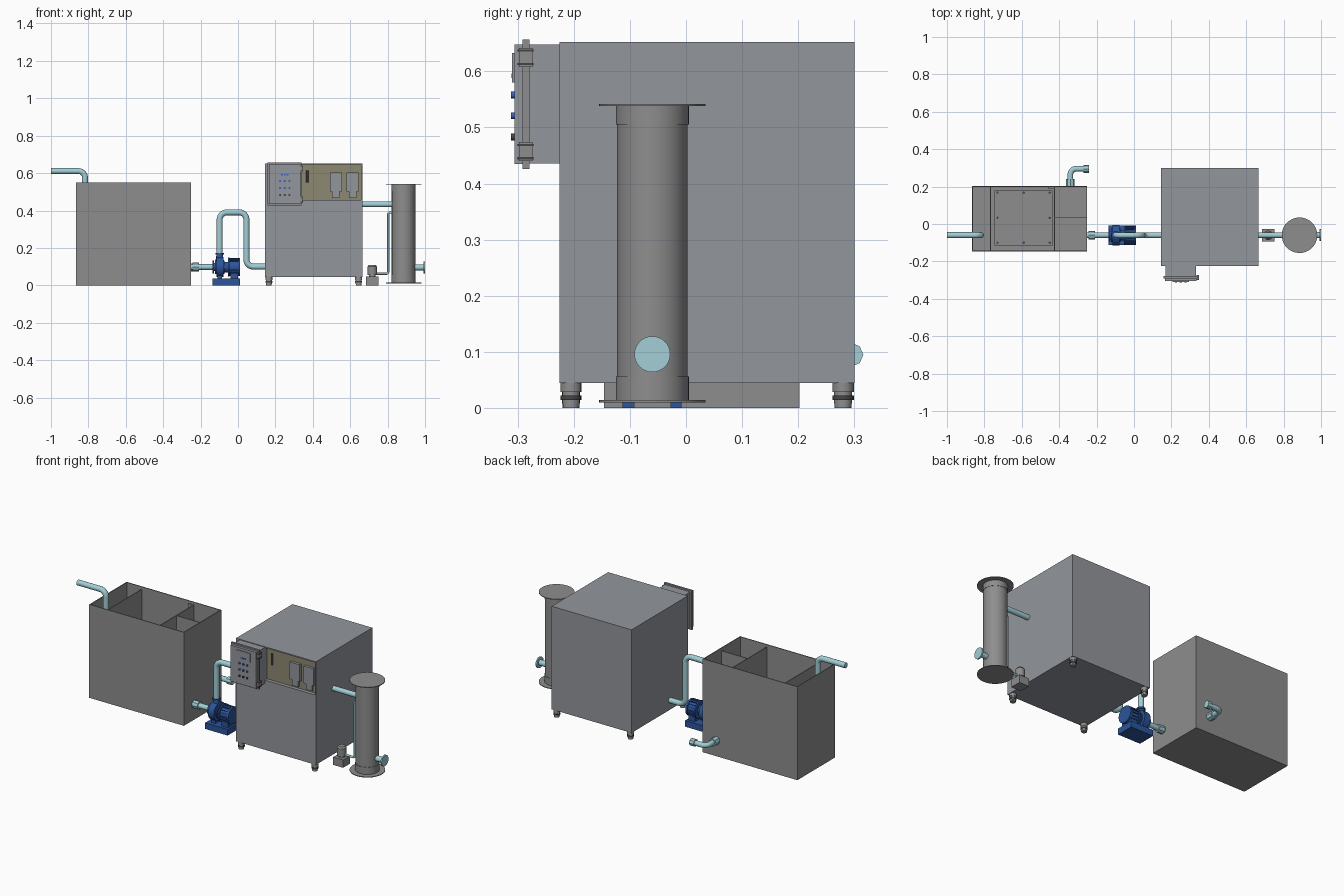
import bpy, math
from mathutils import Vector

if "Cube" in bpy.data.objects:
    bpy.data.objects.remove(bpy.data.objects["Cube"])


def mat(name, c):
    m = bpy.data.materials.new(name)
    m.diffuse_color = (*c, 1)
    m.use_nodes = True
    m.node_tree.nodes["Principled BSDF"].inputs["Base Color"].default_value = m.diffuse_color
    return m


GREY = mat("tank_grey", (0.27, 0.27, 0.275))
CAB = mat("cabinet_grey", (0.29, 0.305, 0.335))
DARK = mat("dark_grey", (0.06, 0.06, 0.06))
TEAL = mat("pipe_teal", (0.36, 0.62, 0.67))
BLUE = mat("pump_blue", (0.025, 0.09, 0.33))
OLIVE = mat("panel_olive", (0.27, 0.25, 0.17))
BUTTON = mat("button_blue", (0.04, 0.12, 0.55))


def smooth(o):
    bpy.ops.object.select_all(action='DESELECT')
    o.select_set(True)
    bpy.context.view_layer.objects.active = o
    bpy.ops.object.shade_smooth_by_angle(angle=math.radians(35))


def box(name, x, y, z, m):
    """Box from (min, max) ranges."""
    bpy.ops.mesh.primitive_cube_add(size=1, location=[(a + b) / 2 for a, b in (x, y, z)])
    o = bpy.context.object
    o.name = name
    o.scale = [b - a for a, b in (x, y, z)]
    bpy.ops.object.transform_apply(location=False, rotation=False, scale=True)
    o.data.materials.append(m)
    return o


def rod(name, p, q, r, m, r2=None, sides=32):
    """Cylinder or cone from p to q."""
    p, q = Vector(p), Vector(q)
    d = q - p
    bpy.ops.mesh.primitive_cone_add(vertices=sides, radius1=r, radius2=r if r2 is None else r2,
                                    depth=d.length, location=(p + q) / 2,
                                    rotation=d.to_track_quat('Z', 'Y').to_euler())
    o = bpy.context.object
    o.name = name
    o.data.materials.append(m)
    smooth(o)
    return o


def pipe(name, pts, r, bend, m=TEAL):
    """Round pipe along a path with right-angle bends."""
    pts = [Vector(p) for p in pts]
    path = [pts[0]]
    for a, p, b in zip(pts, pts[1:], pts[2:]):
        d1, d2 = (a - p).normalized(), (b - p).normalized()
        c = p + (d1 + d2) * bend
        for i in range(9):
            t = i * math.pi / 16
            path.append(c - d2 * bend * math.cos(t) - d1 * bend * math.sin(t))
    path.append(pts[-1])
    cu = bpy.data.curves.new(name, 'CURVE')
    cu.dimensions = '3D'
    cu.bevel_depth, cu.bevel_resolution, cu.use_fill_caps = r, 5, True
    s = cu.splines.new('POLY')
    s.points.add(len(path) - 1)
    for sp, p in zip(s.points, path):
        sp.co = (*p, 1)
    cu.materials.append(m)
    o = bpy.data.objects.new(name, cu)
    bpy.context.collection.objects.link(o)
    bpy.ops.object.select_all(action='DESELECT')
    o.select_set(True)
    bpy.context.view_layer.objects.active = o
    bpy.ops.object.convert(target='MESH')
    smooth(bpy.context.object)


Y = -0.06   # centre line of the process pipes

# Open tank with partitions
X0, X1, Y0, Y1, T = -0.867, -0.25, -0.146, 0.202, 0.005
box("tank_floor", (X0, X1), (Y0, Y1), (0, 0.008), GREY)
box("tank_front_wall", (X0, X1), (Y0, Y0 + T), (0, 0.55), GREY)
box("tank_back_wall", (X0, X1), (Y1 - T, Y1), (0, 0.55), GREY)
box("tank_left_wall", (X0, X0 + T), (Y0, Y1), (0, 0.55), GREY)
box("tank_right_wall", (X1 - T, X1), (Y0, Y1), (0, 0.55), GREY)
box("inlet_partition", (-0.769, -0.764), (Y0, Y1), (0.005, 0.535), GREY)
box("outlet_partition", (-0.428, -0.423), (Y0, Y1), (0.005, 0.535), GREY)
box("cross_partition", (-0.425, X1), (0.031, 0.036), (0.005, 0.535), GREY)
box("weir_baffle", (-0.46, -0.428), (0.19, 0.2), (0.2, 0.535), GREY)
box("inner_cover", (-0.745, -0.435), (-0.115, 0.18), (0.2, 0.206), GREY)
for x in (-0.73, -0.59, -0.45):
    for y in (-0.1, 0.033, 0.168):
        if (x, y) != (-0.59, 0.033):
            rod("cover_bolt", (x, y, 0.2), (x, y, 0.213), 0.007, DARK, sides=6)

# Tank pipes
pipe("inlet_pipe", [(-1, Y, 0.611), (-0.818, Y, 0.611), (-0.818, Y, 0.45)], 0.016, 0.035)
pipe("drain_pipe", [(-0.34, 0.2, 0.095), (-0.34, 0.295, 0.095), (-0.25, 0.295, 0.095)], 0.015, 0.03)
rod("drain_collar", (-0.34, 0.203, 0.095), (-0.34, 0.24, 0.095), 0.023, TEAL, sides=8)
rod("drain_end_collar", (-0.27, 0.295, 0.095), (-0.24, 0.295, 0.095), 0.021, TEAL, sides=8)
rod("suction_pipe", (X1, Y, 0.098), (-0.13, Y, 0.098), 0.015, TEAL)
rod("suction_collar", (-0.244, Y, 0.098), (-0.208, Y, 0.098), 0.023, TEAL, sides=8)

# Blue pump
PZ = 0.098
box("pump_base", (-0.135, 0.012), (-0.113, -0.008), (0, 0.036), BLUE)
for name, a, b, r in (("pump_inlet_flange", -0.136, -0.128, 0.034), ("pump_inlet_neck", -0.128, -0.115, 0.022),
                      ("pump_volute", -0.116, -0.078, 0.054), ("pump_volute_cover", -0.122, -0.072, 0.036),
                      ("pump_shaft_housing", -0.078, -0.05, 0.028), ("motor_flange", -0.054, -0.046, 0.052),
                      ("motor_body", -0.046, 0.004, 0.043), ("motor_end_cover", 0.002, 0.012, 0.049)):
    rod(name, (a, Y, PZ), (b, Y, PZ), r, BLUE)
for i in range(16):
    a = i * math.pi / 8
    u = Vector((0, math.cos(a), math.sin(a)))
    c = Vector((-0.021, Y, PZ)) + u * 0.044
    o = box("motor_fin", (-0.025, 0.025), (-0.005, 0.005), (-0.0015, 0.0015), BLUE)
    o.location, o.rotation_euler = c, (a, 0, 0)
box("pump_foot", (-0.11, -0.085), (-0.09, -0.03), (0.03, 0.07), BLUE)
box("motor_foot", (-0.04, 0), (-0.095, -0.025), (0.03, 0.07), BLUE)
rod("pump_outlet_neck", (-0.098, Y, 0.11), (-0.098, Y, 0.166), 0.026, BLUE, 0.017)
rod("pump_outlet_flange", (-0.098, Y, 0.164), (-0.098, Y, 0.172), 0.023, BLUE)
pipe("pressure_pipe", [(-0.098, Y, 0.17), (-0.098, Y, 0.39), (0.045, Y, 0.39),
                       (0.045, Y, 0.1), (0.15, Y, 0.1)], 0.016, 0.038)

# Main cabinet with recessed instrument bay
cab = box("cabinet", (0.145, 0.665), (-0.225, 0.3), (0.045, 0.652), CAB)
cut = box("bay_cutter", (0.18, 0.658), (-0.3, -0.2), (0.455, 0.645), CAB)
cut.hide_render = True
mod = cab.modifiers.new("bay", 'BOOLEAN')
mod.object, mod.operation, mod.solver = cut, 'DIFFERENCE', 'EXACT'
bpy.context.view_layer.objects.active = cab
bpy.ops.object.modifier_apply(modifier="bay")
bpy.data.objects.remove(cut)
box("bay_panel", (0.18, 0.658), (-0.204, -0.2), (0.455, 0.645), OLIVE)
rod("flow_meter", (0.37, -0.212, 0.55), (0.37, -0.212, 0.615), 0.006, DARK, sides=12)
for x in (0.523, 0.613):
    box("instrument_upper", (x - 0.032, x + 0.032), (-0.22, -0.203), (0.502, 0.603), CAB)
    box("instrument_lower", (x - 0.02, x + 0.02), (-0.215, -0.203), (0.466, 0.502), CAB)

# Adjustable feet
for x in (0.165, 0.645):
    for y in (-0.205, 0.28):
        for n, a, b, r in (("foot_pad", 0, 0.008, 0.015), ("foot_stem", 0.008, 0.03, 0.016),
                           ("foot_nut", 0.014, 0.022, 0.019), ("foot_cap", 0.029, 0.046, 0.019)):
            rod(n, (x, y, a), (x, y, b), r, GREY if n != "foot_nut" else DARK, sides=16)

# Control box
box("control_box_body", (0.168, 0.332), (-0.279, -0.2), (0.436, 0.648), CAB)
box("control_box_flange", (0.158, 0.34), (-0.291, -0.279), (0.426, 0.657), GREY)
box("control_box_door", (0.165, 0.333), (-0.306, -0.291), (0.435, 0.648), CAB)
for z in (0.457, 0.625):
    box("door_hinge", (0.333, 0.345), (-0.298, -0.274), (z - 0.017, z + 0.017), GREY)
    for dz in (-0.012, 0.012):
        box("hinge_band", (0.333, 0.347), (-0.3, -0.272), (z + dz - 0.002, z + dz + 0.002), DARK)
box("display_frame", (0.205, 0.295), (-0.31, -0.305), (0.58, 0.633), CAB)
for x in (0.235, 0.25, 0.265):
    box("display_light", (x - 0.005, x + 0.005), (-0.311, -0.309), (0.588, 0.596), BUTTON)
for z in (0.483, 0.521, 0.558):
    for x in (0.225, 0.25, 0.275):
        rod("door_button", (x, -0.305, z), (x, -0.312, z), 0.006, BUTTON if z > 0.5 else DARK, sides=12)

# Treatment column
CX = 0.885
rod("column_body", (CX, Y, 0.012), (CX, Y, 0.54), 0.063, GREY, sides=48)
rod("column_lower_collar", (CX, Y, 0.012), (CX, Y, 0.056), 0.065, GREY, sides=48)
rod("column_upper_collar", (CX, Y, 0.505), (CX, Y, 0.538), 0.065, GREY, sides=48)
rod("column_bottom_flange", (CX, Y, 0.01), (CX, Y, 0.014), 0.095, GREY, sides=48)
rod("column_top_flange", (CX, Y, 0.538), (CX, Y, 0.542), 0.095, GREY, sides=48)
rod("transfer_pipe", (0.66, Y, 0.433), (0.83, Y, 0.433), 0.015, TEAL)
rod("outlet_pipe", (0.94, Y, 0.096), (0.995, Y, 0.096), 0.016, TEAL)
rod("outlet_flange", (0.992, Y, 0.096), (1.0, Y, 0.096), 0.032, TEAL)

# Dosing pump and its tube
box("dosing_pump_base", (0.685, 0.75), (-0.093, -0.027), (0, 0.046), GREY)
rod("dosing_pump_neck", (0.718, Y, 0.046), (0.718, Y, 0.06), 0.018, GREY)
rod("dosing_pump_motor", (0.718, Y, 0.055), (0.718, Y, 0.1), 0.025, GREY)
rod("dosing_pump_cap", (0.718, Y, 0.1), (0.718, Y, 0.11), 0.025, GREY, 0.018)
pipe("dosing_tube", [(0.735, Y, 0.062), (0.803, Y, 0.062), (0.803, Y, 0.39), (0.83, Y, 0.39)], 0.006, 0.01)
